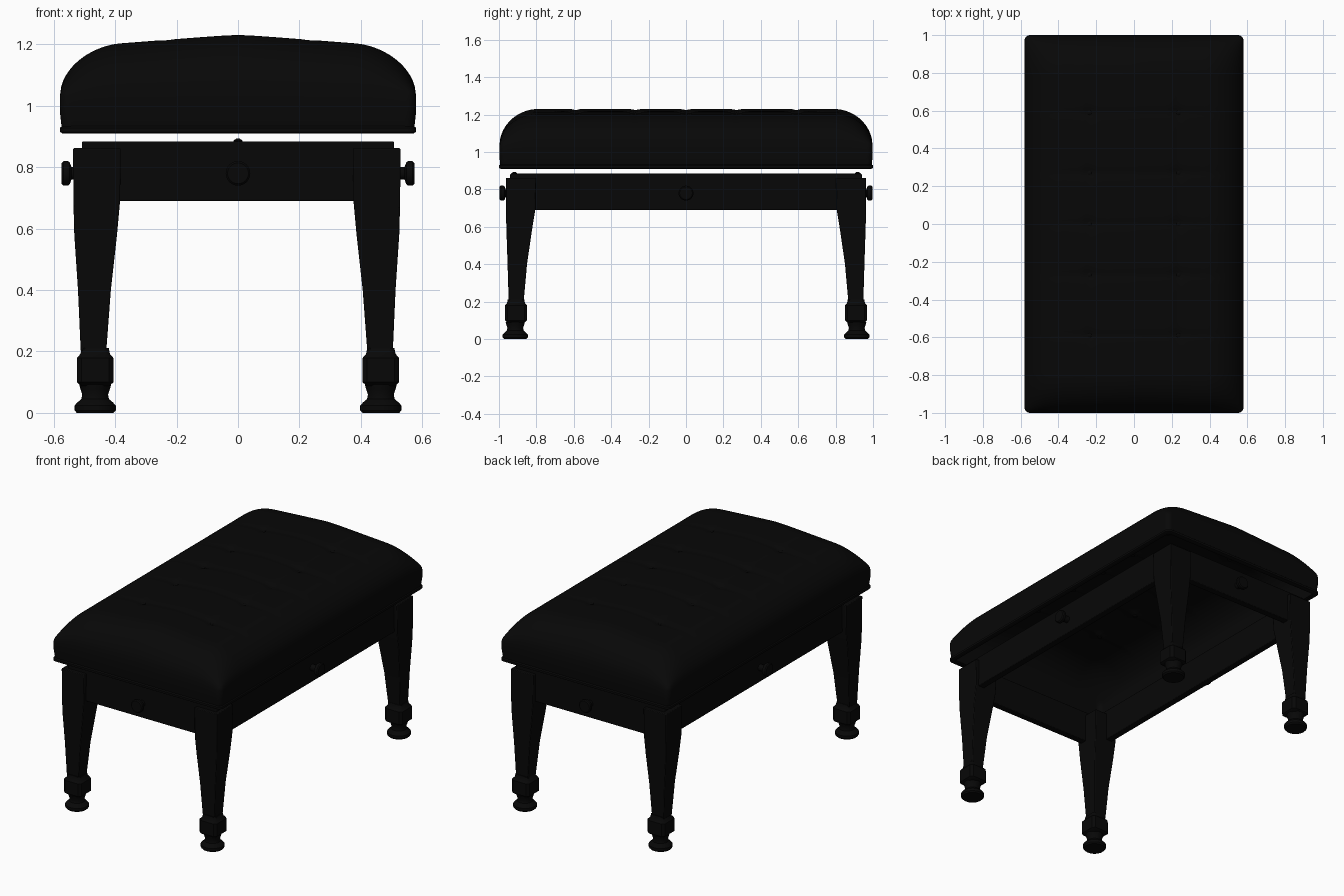
import bpy, bmesh, math
from mathutils import Matrix

if "Cube" in bpy.data.objects:
    bpy.data.objects.remove(bpy.data.objects["Cube"])

black = bpy.data.materials.new("satin black")
black.diffuse_color = (0.0022, 0.0022, 0.0022, 1)
black.use_nodes = True
black.node_tree.nodes["Principled BSDF"].inputs["Base Color"].default_value = black.diffuse_color


def finish(name, bm, bevel=0.0, angle=35):
    bmesh.ops.recalc_face_normals(bm, faces=bm.faces)
    me = bpy.data.meshes.new(name)
    bm.to_mesh(me)
    bm.free()
    ob = bpy.data.objects.new(name, me)
    bpy.context.collection.objects.link(ob)
    me.materials.append(black)
    if bevel:
        m = ob.modifiers.new("bevel", 'BEVEL')
        m.width, m.segments = bevel, 2
    bpy.ops.object.select_all(action='DESELECT')
    ob.select_set(True)
    bpy.context.view_layer.objects.active = ob
    bpy.ops.object.shade_smooth_by_angle(angle=math.radians(angle))
    return ob


def box(name, x0, x1, y0, y1, z0, z1, bevel=0.004):
    bm = bmesh.new()
    bmesh.ops.create_cube(bm, size=1)
    for v in bm.verts:
        v.co = ((x0 + x1) / 2 + v.co.x * (x1 - x0),
                (y0 + y1) / 2 + v.co.y * (y1 - y0),
                (z0 + z1) / 2 + v.co.z * (z1 - z0))
    return finish(name, bm, bevel)


def loft(name, rings, bevel=0.0, matrix=None, caps=True):
    bm = bmesh.new()
    loops = [[bm.verts.new(p) for p in r] for r in rings]
    n = len(loops[0])
    for a, b in zip(loops, loops[1:]):
        for i in range(n):
            bm.faces.new((a[i], a[(i + 1) % n], b[(i + 1) % n], b[i]))
    if caps:
        bm.faces.new(loops[0])
        bm.faces.new(loops[-1])
    if matrix:
        bm.transform(matrix)
    return finish(name, bm, bevel)


def lathe(name, profile, matrix, n=32):
    rings = [[(r * math.cos(2 * math.pi * i / n), r * math.sin(2 * math.pi * i / n), z)
              for i in range(n)] for r, z in profile]
    return loft(name, rings, matrix=matrix)


# Cushion: hollow domed, tufted grid with a skirt
HX, HY, RC = 0.58, 0.998, 0.03


def shoulder(d, half, r):
    t = max(0.0, (d - (half - r)) / r)
    return math.sqrt(max(0.0, 1 - t * t))


def height(x, y):
    ax, ay = abs(x), abs(y)
    crown = 0.2 - 0.078 * (math.sqrt(ax * ax + 0.0016) - 0.04)
    z = 1.03 + crown * shoulder(ax, HX, 0.2) * shoulder(ay, HY, 0.21)
    # stitched creases fade out towards the edges, with a dimple at each crossing
    fade = max(0.0, 1 - (ax / 0.5) ** 4) * max(0.0, 1 - (ay / 0.85) ** 6)
    dy = min(abs(ay - c) for c in (0, 0.27, 0.59))
    dx = abs(ax - 0.235)
    z -= fade * (0.006 * math.exp(-(dy / 0.018) ** 2) + 0.005 * math.exp(-(dx / 0.018) ** 2)
                 + 0.008 * math.exp(-(dx * dx + dy * dy) / 0.035 ** 2))
    return z


def rounded(x, y):
    dx, dy = (abs(x) - HX + RC) / RC, (abs(y) - HY + RC) / RC
    if dx > 0 and dy > 0:
        x = math.copysign(HX - RC + RC * dx * math.sqrt(1 - dy * dy / 2), x)
        y = math.copysign(HY - RC + RC * dy * math.sqrt(1 - dx * dx / 2), y)
    return x, y


def spread(i, n):
    u = 2 * i / n - 1
    return 0.35 * u + 0.65 * math.sin(u * math.pi / 2)


bm = bmesh.new()
NX, NY = 90, 150
grid = []
for i in range(NX + 1):
    row = []
    for j in range(NY + 1):
        x, y = spread(i, NX) * HX, spread(j, NY) * HY
        row.append(bm.verts.new((*rounded(x, y), height(x, y))))
    grid.append(row)
for i in range(NX):
    for j in range(NY):
        bm.faces.new((grid[i][j], grid[i + 1][j], grid[i + 1][j + 1], grid[i][j + 1]))
for z, s in ((0.98, 1.0), (0.93, 0.99)):
    edges = [e for e in bm.edges if e.is_boundary]
    for v in bmesh.ops.extrude_edge_only(bm, edges=edges)["geom"]:
        if isinstance(v, bmesh.types.BMVert):
            v.co = (v.co.x * s, v.co.y * (1 + s) / 2, z)
finish("cushion", bm, angle=50)


# Welt ring around the open underside of the cushion
def outline(hx, hy, r, z):
    pts = []
    for k, (sx, sy) in enumerate(((1, 1), (-1, 1), (-1, -1), (1, -1))):
        for s in range(7):
            a = (k + s / 6) * math.pi / 2
            pts.append((sx * (hx - r) + r * math.cos(a), sy * (hy - r) + r * math.sin(a), z))
    return pts


loft("cushion_welt", [outline(HX - d, 1.0 - d, 0.03, z) for d, z in
                      ((0.025, 0.911), (0.008, 0.91), (0.0, 0.915), (0.0, 0.928), (0.01, 0.936))],
     caps=False)

# Tuft buttons
for x in (-0.235, 0.235):
    for y in (-0.59, -0.27, 0, 0.27, 0.59):
        lathe("tuft_button", [(0.013, -0.004), (0.012, 0.003), (0.006, 0.006)],
              Matrix.Translation((x, y, height(x, y))), 16)

# Apron rails
for s in (-1, 1):
    a, b = sorted((s * 0.465, s * 0.508))
    box("side_apron", a, b, -0.94, 0.94, 0.69, 0.884)
    a, b = sorted((s * 0.897, s * 0.94))
    box("end_apron", -0.508, 0.508, a, b, 0.69, 0.884)
    # small locating pins on top of the end aprons
    lathe("apron_pin", [(0.014, 0.87), (0.014, 0.887), (0.006, 0.893)],
          Matrix.Translation((0, s * 0.918, 0)), 16)

# Legs: tapered square post, collar block and turned foot
for sx in (-1, 1):
    for sy in (-1, 1):
        rings = []
        for z, x0, x1, y0, y1 in ((0.20, 0.425, 0.508, 0.868, 0.948),
                                  (0.40, 0.41, 0.517, 0.85, 0.954),
                                  (0.58, 0.39, 0.529, 0.824, 0.96),
                                  (0.69, 0.38, 0.532, 0.806, 0.963),
                                  (0.862, 0.378, 0.533, 0.802, 0.963)):
            rings.append([(sx * x - 0.004, sy * y, z)
                          for x, y in ((x0, y0), (x1, y0), (x1, y1), (x0, y1))])
        loft("leg_post", rings, 0.004)
        cx, cy = sx * 0.465, sy * 0.909
        loft("leg_collar", [[(cx + a * h, cy + b * h, z) for a, b in
                             ((1, .75), (.75, 1), (-.75, 1), (-1, .75),
                              (-1, -.75), (-.75, -1), (.75, -1), (1, -.75))]
                            for h, z in ((0.045, 0.088), (0.06, 0.10), (0.06, 0.178),
                                         (0.048, 0.192), (0.044, 0.212))])
        lathe("leg_foot", [(0.06, 0.0), (0.067, 0.008), (0.067, 0.024), (0.058, 0.034),
                           (0.045, 0.045), (0.042, 0.06), (0.048, 0.078), (0.052, 0.092)],
              Matrix.Translation((cx, sy * 0.913, 0)))

# Height knobs on all four sides
knob = [(0.02, 0), (0.02, 0.034), (0.036, 0.04), (0.04, 0.046), (0.04, 0.06), (0.034, 0.066)]
for k in range(4):
    off = 0.93 if k % 2 else 0.508
    m = Matrix.Rotation(k * math.pi / 2, 4, 'Z') @ Matrix.Translation((off, 0, 0.78)) \
        @ Matrix.Rotation(math.pi / 2, 4, 'Y')
    lathe("height_knob", knob, m)
